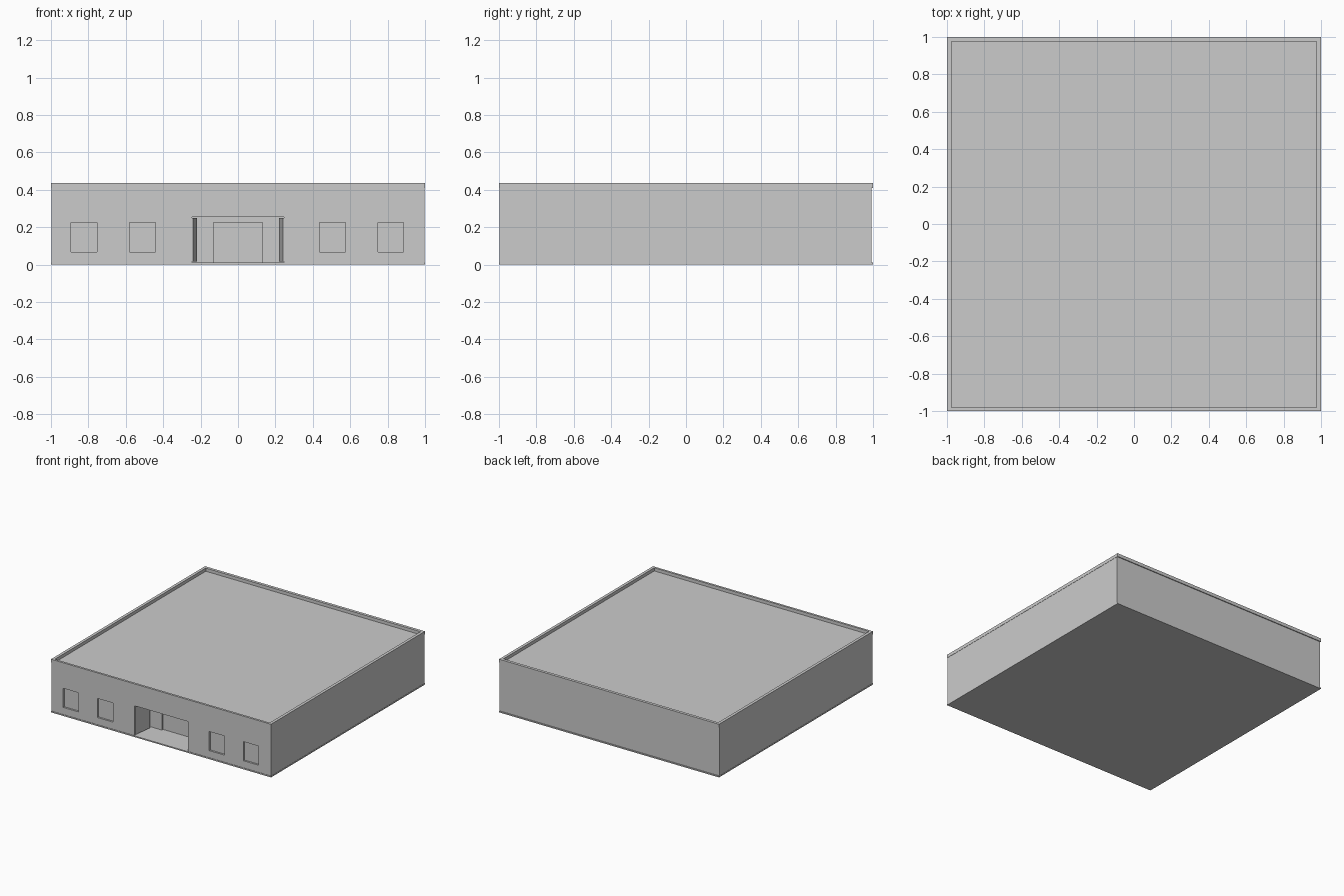
import bpy, math
from mathutils import Matrix, Vector

if "Cube" in bpy.data.objects:
    bpy.data.objects.remove(bpy.data.objects["Cube"])


def box(name, x0, x1, y0, y1, z0, z1):
    bpy.ops.mesh.primitive_cube_add(size=1)
    ob = bpy.context.object
    ob.name = ob.data.name = name
    ob.data.transform(
        Matrix.Translation(((x0 + x1) / 2, (y0 + y1) / 2, (z0 + z1) / 2))
        @ Matrix.Diagonal((x1 - x0, y1 - y0, z1 - z0, 1)))
    return ob


def cut(target, cutter):
    mod = target.modifiers.new("cut", 'BOOLEAN')
    mod.operation = 'DIFFERENCE'
    mod.solver = 'EXACT'
    mod.object = cutter
    bpy.context.view_layer.objects.active = target
    bpy.ops.object.modifier_apply(modifier=mod.name)
    bpy.data.objects.remove(cutter)


FRONT, BACK, SIDE = -0.996, 0.993, 0.998
RECESS = -0.80

# Thin ground slab, also the floor of the entrance
box("base_slab", -1, 1, -1, 1, 0, 0.01)

# Main block
walls = box("walls", -SIDE, SIDE, FRONT, BACK, 0.01, 0.411)

# Shallow windows, entrance recess and doorway
for x in (-0.823, -0.51, 0.505, 0.817):
    cut(walls, box("window_cutter", x - 0.069, x + 0.069, -1.1, FRONT + 0.015, 0.068, 0.225))
cut(walls, box("entrance_cutter", -0.245, 0.245, -1.1, RECESS, -0.05, 0.255))
cut(walls, box("doorway_cutter", -0.132, 0.13, RECESS - 0.05, RECESS + 0.015, -0.05, 0.225))

# Parapet rim around the flat roof
rim = box("roof_parapet", -1, 1, -1, 1, 0.41, 0.437)
cut(rim, box("parapet_cutter", -0.976, 0.976, -0.982, 0.976, 0.3, 0.5))

# Slightly splayed panels along both sides of the entrance
for side in (-1, 1):
    a, b = Vector((side * 0.243, -0.99, 0)), Vector((side * 0.222, -0.83, 0))
    d = b - a
    panel = box("entrance_panel", 0, d.length, -0.003, 0.003, 0.016, 0.25)
    panel.data.transform(Matrix.Translation(a) @ Matrix.Rotation(math.atan2(d.y, d.x), 4, 'Z'))
